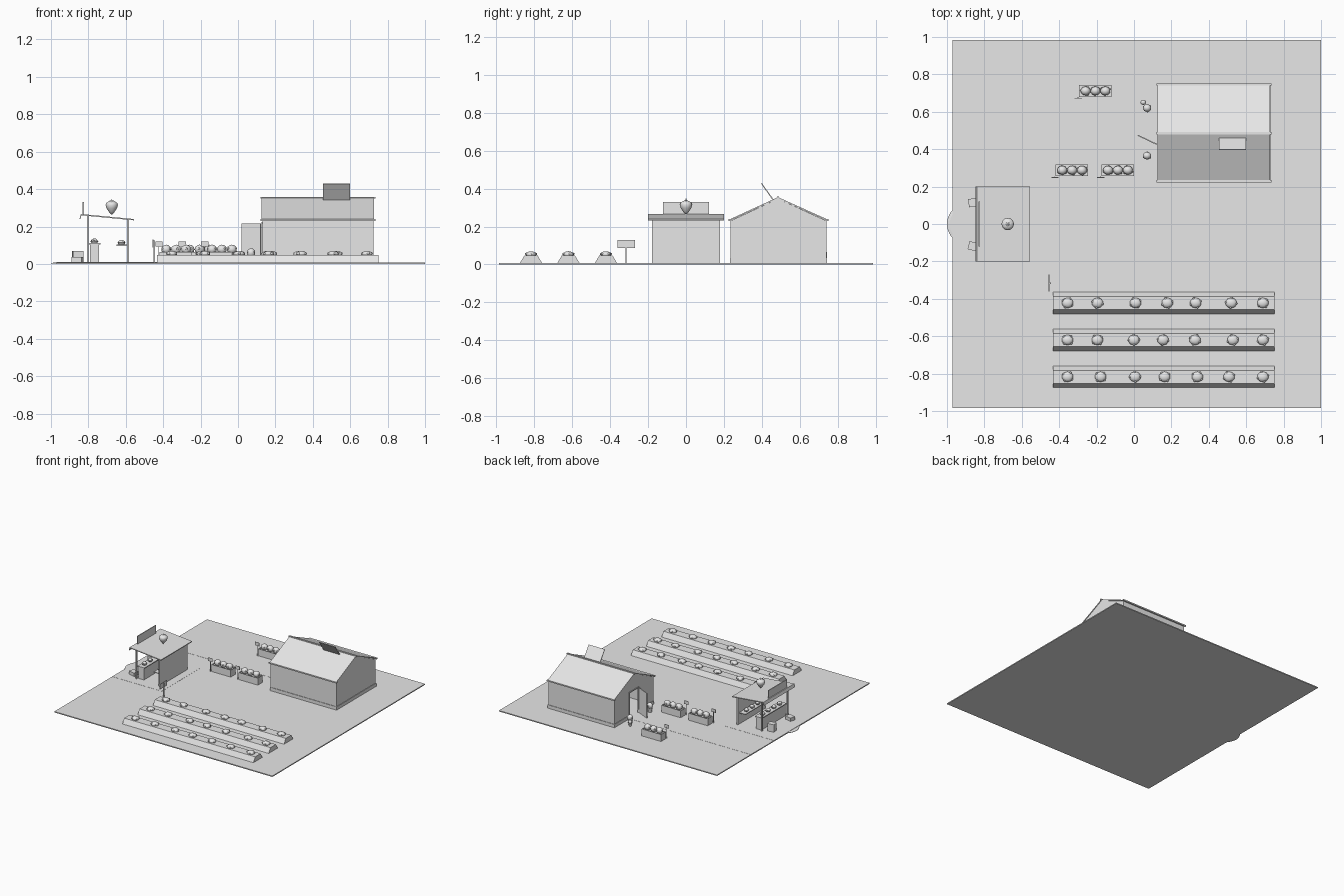
import bpy, bmesh, math, random
from mathutils import Vector, Matrix

old = bpy.data.objects.get("Cube")
if old:
    bpy.data.objects.remove(old, do_unlink=True)
random.seed(4)

grey = bpy.data.materials.new("light_grey")
grey.use_nodes = True
grey.diffuse_color = (0.8, 0.8, 0.8, 1)
grey.node_tree.nodes["Principled BSDF"].inputs["Base Color"].default_value = (0.8, 0.8, 0.8, 1)
G = 0.008  # ground level


def finish(name, bm, smooth=False):
    bmesh.ops.recalc_face_normals(bm, faces=bm.faces)
    mesh = bpy.data.meshes.new(name)
    for f in bm.faces:
        f.smooth = smooth
    bm.to_mesh(mesh)
    bm.free()
    mesh.materials.append(grey)
    ob = bpy.data.objects.new(name, mesh)
    bpy.context.collection.objects.link(ob)
    return ob


def box(name, x, y, z, turn=0):
    """Box from (low, high) ranges, optionally turned about its upright axis."""
    bm = bmesh.new()
    size = [b - a for a, b in (x, y, z)]
    mid = Vector([(a + b) / 2 for a, b in (x, y, z)])
    bmesh.ops.create_cube(bm, size=1, matrix=Matrix.Translation(mid)
                          @ Matrix.Rotation(turn, 4, 'Z') @ Matrix.Diagonal((*size, 1)))
    return finish(name, bm)


def prism(name, points, a, b, axis='x'):
    """Profile extruded from a to b: (y, z) points along x or (x, z) points along y."""
    bm = bmesh.new()
    put = (lambda p: (a, p[0], p[1])) if axis == 'x' else (lambda p: (p[0], a, p[1]))
    face = bm.faces.new([bm.verts.new(put(p)) for p in points])
    out = bmesh.ops.extrude_face_region(bm, geom=[face])
    step = (b - a, 0, 0) if axis == 'x' else (0, b - a, 0)
    bmesh.ops.translate(bm, vec=step, verts=[v for v in out["geom"] if isinstance(v, bmesh.types.BMVert)])
    return finish(name, bm)


def lathe(name, x, y, z, profile, sides=12):
    """Round part from (radius, height) pairs."""
    bm = bmesh.new()
    rings = [[bm.verts.new((x + r * math.cos(t * math.tau / sides),
                            y + r * math.sin(t * math.tau / sides), z + h))
              for t in range(sides)] for r, h in profile]
    for lo, hi in zip(rings, rings[1:]):
        for i in range(sides):
            j = (i + 1) % sides
            bm.faces.new((lo[i], lo[j], hi[j], hi[i]))
    bm.faces.new(rings[0])
    bm.faces.new(rings[-1])
    ob = finish(name, bm)
    return ob


def bush(name, x, y, z, r, h, berries=3):
    """Leafy dome with a few small fruits around it."""
    bm = bmesh.new()
    bmesh.ops.create_icosphere(bm, subdivisions=2, radius=1, matrix=Matrix.Translation((x, y, z))
                               @ Matrix.Diagonal((r, r * 0.9, h, 1)))
    spin = random.random() * math.tau
    for i in range(berries):
        t = spin + i * math.tau / berries
        spot = (x + r * 0.85 * math.cos(t), y + r * 0.8 * math.sin(t), z + h * 0.15)
        bmesh.ops.create_icosphere(bm, subdivisions=1, radius=r * 0.25, matrix=Matrix.Translation(spot))
    return finish(name, bm, True)


# Ground, paths and round entrance mat
box("ground", (-0.97, 1.0), (-0.985, 0.985), (0, G))
box("stall_path", (-0.97, -0.52), (-0.24, 0.25), (G, G + 0.001))
box("barn_path", (-0.97, 0.13), (0.42, 0.55), (G, G + 0.001))
lathe("entrance_mat", -0.89, 0, 0.001, [(0.11, 0), (0.11, 0.003), (0.095, 0.006)], 40)

# Barn walls, plinth and roof
left, right, front, back, mid = 0.13, 0.725, 0.235, 0.74, 0.485
eave, ridge, door_a, door_b, door_h = 0.23, 0.347, 0.425, 0.54, 0.215
top = [(back, eave), (mid, ridge), (front, eave)]
prism("door_gable", [(front, G), (door_a, G), (door_a, door_h), (door_b, door_h),
                     (door_b, G), (back, G)] + top, left, left + 0.01)
prism("plain_gable", [(front, G), (back, G)] + top, right - 0.01, right)
box("front_wall", (left, right), (front, front + 0.01), (G, eave))
box("back_wall", (left, right), (back - 0.01, back), (G, eave))
for name, x, y in (("plinth_front", (left - 0.004, right + 0.004), (front - 0.004, front + 0.006)),
                   ("plinth_back", (left - 0.004, right + 0.004), (back - 0.006, back + 0.004)),
                   ("plinth_right", (right - 0.006, right + 0.004), (front, back)),
                   ("plinth_left_a", (left - 0.004, left + 0.006), (front, door_a)),
                   ("plinth_left_b", (left - 0.004, left + 0.006), (door_b, back))):
    box(name, x, y, (G, 0.035))
prism("barn_roof", [(0.23, 0.238), (mid, 0.355), (0.745, 0.238), (0.745, 0.23),
                    (mid, ridge), (0.23, 0.23)], left - 0.004, right + 0.003)
for name, y, z in (("ridge_cap", mid, 0.354), ("front_gutter", 0.229, 0.235), ("back_gutter", 0.746, 0.235)):
    box(name, (0.121, 0.734), (y - 0.006, y + 0.006), (z - 0.005, z + 0.005))
prism("roof_hatch", [(0.458, 0.338), (0.395, 0.427), (0.399, 0.43), (0.463, 0.341)], 0.455, 0.6)

# Open barn door and its frame
box("barn_door", (0.015, 0.128), (0.447, 0.453), (G + 0.004, door_h), math.atan2(-0.05, 0.105))
box("door_header", (left - 0.004, left), (door_a, door_b), (door_h, door_h + 0.008))
box("door_jamb", (left - 0.004, left), (door_b, door_b + 0.008), (G, door_h + 0.008))

# Potted plants beside the door
for i, (x, y, s) in enumerate(((0.07, 0.365, 1), (0.07, 0.62, 1), (0.05, 0.65, 0.65))):
    lathe(f"pot_{i}", x, y, G, [(0.013 * s, 0), (0.02 * s, 0.035 * s)])
    bush(f"pot_plant_{i}", x, y, G + 0.052 * s, 0.023 * s, 0.024 * s)

# Planter crates with labels
for i, (x, y) in enumerate(((-0.295, 0.68), (-0.42, 0.256), (-0.175, 0.256))):
    w, d, h, t = 0.175, 0.063, 0.065, 0.005
    box(f"planter_soil_{i}", (x + t, x + w - t), (y + t, y + d - t), (G, h - 0.008))
    for n, ys in (("front", (y, y + t)), ("back", (y + d - t, y + d))):
        box(f"planter_{n}_{i}", (x, x + w), ys, (G, h))
    for n, xs in (("left", (x + w - t, x + w)), ("right", (x, x + t))):
        box(f"planter_{n}_{i}", xs, (y + t, y + d - t), (G, h))
    for k in range(3):
        bush(f"planter_bush_{i}_{k}", x + 0.036 + k * 0.053, y + d / 2, 0.078, 0.027, 0.025)
    box(f"label_post_{i}", (x - 0.006, x - 0.002), (y - 0.006, y - 0.002), (G, 0.1))
    box(f"label_board_{i}", (x - 0.022, x + 0.016), (y - 0.009, y - 0.006), (0.092, 0.12))

# Raised growing rows
for i, y in enumerate((-0.422, -0.62, -0.817)):
    prism(f"bed_{i}", [(y - 0.058, G), (y + 0.058, G), (y + 0.035, 0.047), (y - 0.035, 0.047)], -0.432, 0.752)
    for k in range(7):
        x = -0.355 + k * 0.174 + (random.uniform(-0.018, 0.018) if 0 < k < 6 else 0)
        bush(f"bed_plant_{i}_{k}", x, y, 0.053, 0.031, 0.017, 4)

# Field sign
box("field_sign_post", (-0.452, -0.445), (-0.32, -0.313), (G, 0.125))
box("field_sign_board", (-0.456, -0.451), (-0.362, -0.27), (0.088, 0.13))

# Stall: back wall, posts, sloping roof with valance, shelf and counter
box("stall_back_wall", (-0.594, -0.584), (-0.18, 0.18), (G, 0.238))
for side, y in (("left", 0.165), ("right", -0.165)):
    box(f"stall_post_{side}", (-0.806, -0.796), (y - 0.006, y + 0.006), (G, 0.257))
prism("stall_roof", [(-0.84, 0.26), (-0.556, 0.233), (-0.556, 0.24), (-0.84, 0.267)], -0.2, 0.2, 'y')
prism("stall_valance", [(-0.84, 0.267), (-0.847, 0.242), (-0.843, 0.24), (-0.836, 0.262)], -0.2, 0.2, 'y')
box("stall_sign", (-0.831, -0.824), (-0.12, 0.12), (0.264, 0.33))
box("counter", (-0.79, -0.742), (-0.155, 0.155), (G, 0.103))
box("counter_top", (-0.797, -0.735), (-0.16, 0.16), (0.103, 0.111))
box("shelf", (-0.65, -0.594), (-0.16, 0.16), (0.097, 0.103))
for n, x, z in (("counter", -0.768, 0.111), ("shelf", -0.623, 0.103)):
    for k in range(4):
        y = -0.11 + k * 0.073
        lathe(f"{n}_bowl_{k}", x, y, z, [(0.014, 0), (0.022, 0.011)])
        bush(f"{n}_fruit_{k}", x, y, z + 0.012, 0.017, 0.014)

# Big berry on the stall roof with a leafy cap
berry = lathe("roof_berry", -0.675, 0, 0.265,
              [(0.004, 0), (0.016, 0.014), (0.028, 0.033), (0.033, 0.05), (0.029, 0.062), (0.014, 0.069)], 16)
for p in berry.data.polygons:
    p.use_smooth = True
bm = bmesh.new()
hub = bm.verts.new((-0.675, 0, 0.342))
rim = [bm.verts.new((-0.675 + r * math.cos(a), r * math.sin(a), 0.345 - r * 0.6))
       for a, r in ((k * math.tau / 12, 0.03 if k % 2 else 0.012) for k in range(12))]
for k in range(12):
    bm.faces.new((hub, rim[k], rim[(k + 1) % 12]))
finish("berry_leaves", bm)
lathe("berry_stem", -0.675, 0, 0.335, [(0.003, 0), (0.002, 0.012)], 6)

# Wooden boxes in front of the stall
for n, y, h, turn in (("tall", 0.115, 0.07, 0.15), ("low", -0.12, 0.037, -0.25)):
    box(f"{n}_crate", (-0.885, -0.83), (y - 0.022, y + 0.022), (G, h), turn)
